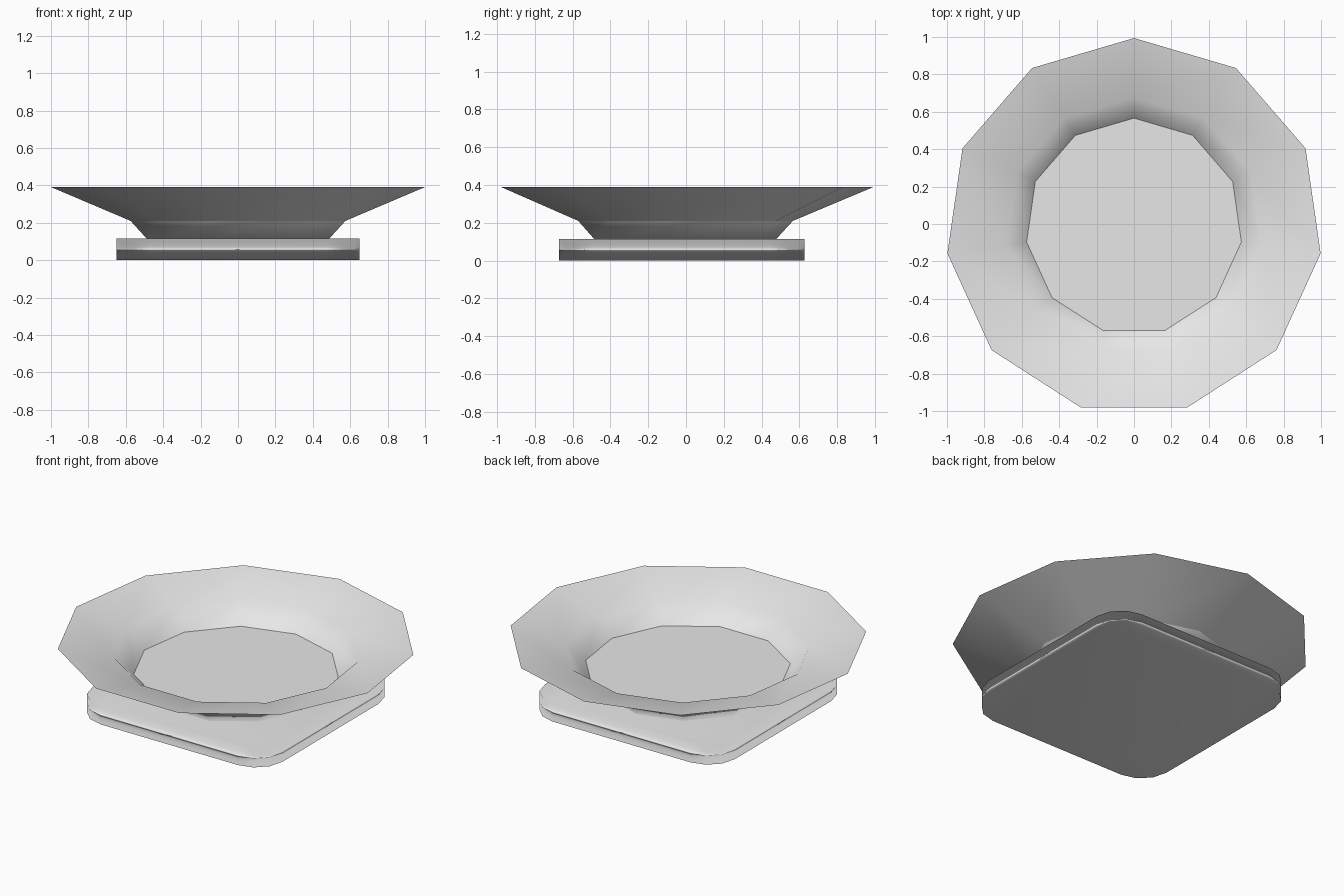
import bpy, bmesh, math

if "Cube" in bpy.data.objects:
    bpy.data.objects.remove(bpy.data.objects["Cube"])

stone = bpy.data.materials.new("light grey stone")
stone.diffuse_color = (0.8, 0.8, 0.8, 1)
stone.use_nodes = True
stone.node_tree.nodes["Principled BSDF"].inputs["Base Color"].default_value = stone.diffuse_color
CY = -0.014  # dish centre


def ring(bm, r, z, n=11):
    """Eleven-sided ring with one corner pointing to the back."""
    return [bm.verts.new((r * math.cos(math.pi / 2 + 2 * math.pi * i / n),
                          CY + r * math.sin(math.pi / 2 + 2 * math.pi * i / n), z))
            for i in range(n)]


def square_ring(bm, z, half=0.65, rad=0.18, seg=3):
    """Square outline with rounded corners."""
    out = []
    for k in range(4):
        for s in range(seg + 1):
            a = math.pi / 2 * (k + s / seg)
            sx, sy = ((1, 1), (-1, 1), (-1, -1), (1, -1))[k]
            out.append(bm.verts.new((sx * (half - rad) + rad * math.cos(a),
                                     -0.022 + sy * (half - rad) + rad * math.sin(a), z)))
    return out


def skin(bm, a, b):
    n = len(a)
    for i in range(n):
        bm.faces.new((a[i], a[(i + 1) % n], b[(i + 1) % n], b[i]))


def finish(bm, name):
    bmesh.ops.recalc_face_normals(bm, faces=bm.faces)
    me = bpy.data.meshes.new(name)
    bm.to_mesh(me)
    bm.free()
    me.materials.append(stone)
    for p in me.polygons:
        p.use_smooth = True
    ob = bpy.data.objects.new(name, me)
    bpy.context.collection.objects.link(ob)
    # large faces dominate the soft shading, sharp edges stay crisp
    mod = ob.modifiers.new("weighted", 'WEIGHTED_NORMAL')
    mod.mode = 'FACE_AREA'
    mod.keep_sharp = True
    return ob


# square base with rounded corners
bm = bmesh.new()
low, high = square_ring(bm, 0), square_ring(bm, 0.115)
skin(bm, low, high)
bm.faces.new(low[::-1])
bm.faces.new(high)
finish(bm, "square_base")

# dish: foot, flared underside, rim, shallow lip, inner wall and floor
bm = bmesh.new()
profile = [(0.49, 0.112), (0.58, 0.21), (1.008, 0.39), (0.69, 0.32), (0.58, 0.212)]
rings = [ring(bm, r, z) for r, z in profile]
for a, b in zip(rings, rings[1:]):
    skin(bm, a, b)
bm.faces.new(rings[0][::-1])
bm.faces.new(rings[-1])
# crisp edges at the underside bend, the rim and around the floor
for k in (1, 2, 4):
    for i in range(11):
        bm.edges.get((rings[k][i], rings[k][(i + 1) % 11])).smooth = False
finish(bm, "dish")
